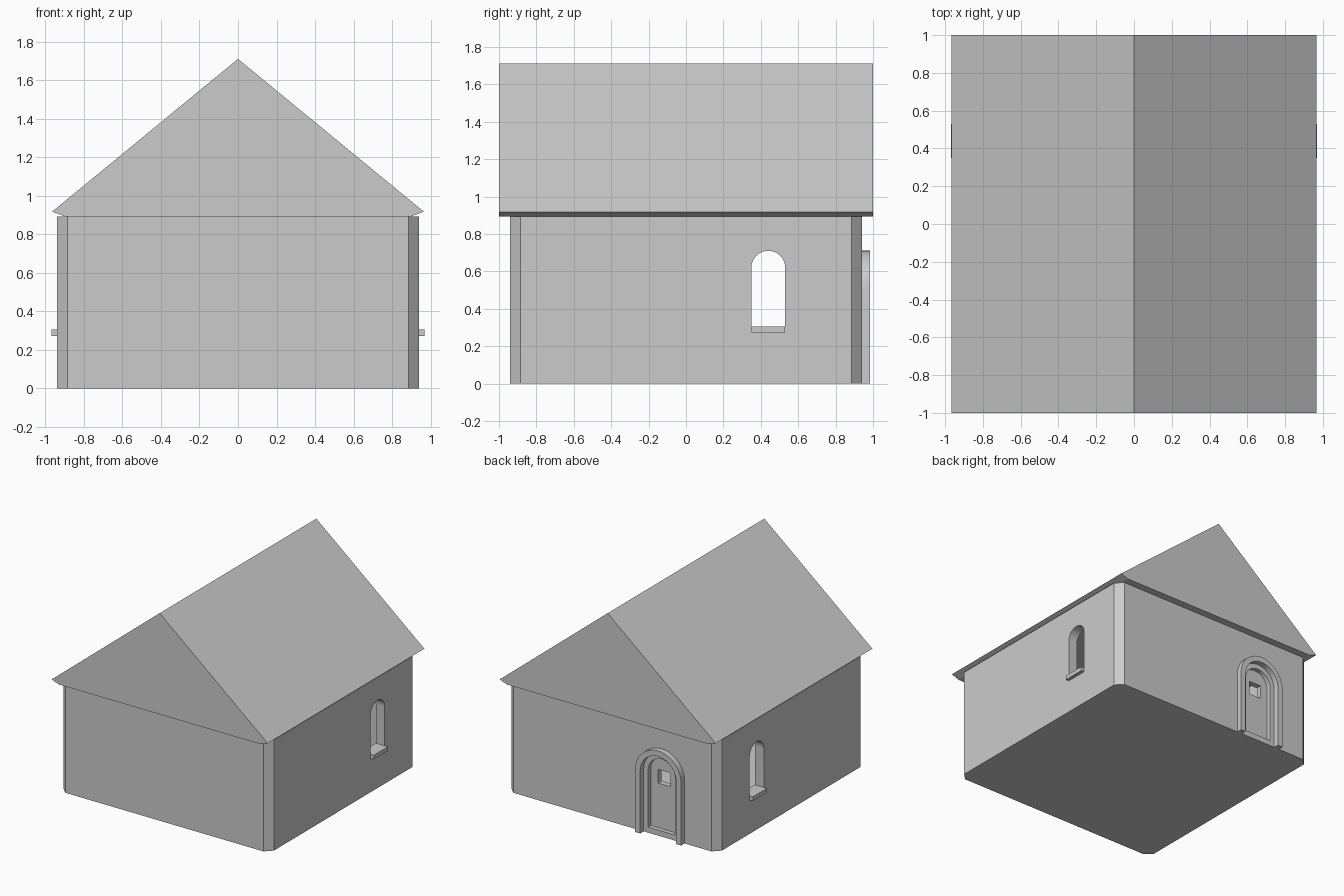
import bpy, bmesh, math

if "Cube" in bpy.data.objects:
    bpy.data.objects.remove(bpy.data.objects["Cube"], do_unlink=True)

stone = bpy.data.materials.new("plain grey")
stone.use_nodes = True
GREY = (0.6, 0.6, 0.6, 1)
stone.diffuse_color = GREY
stone.node_tree.nodes["Principled BSDF"].inputs["Base Color"].default_value = GREY

WALL, INNER, CHAMFER = 0.94, 0.86, 0.055
EAVE, FLOOR = 0.893, 0.045
DOOR_X, WINDOW_Y = -0.44, 0.44


def prism(name, points, axis, start, end):
    """Extrude a 2D outline along an axis from start to end."""
    place = {"x": lambda a, b: (start, a, b),
             "y": lambda a, b: (a, start, b),
             "z": lambda a, b: (a, b, start)}[axis]
    bm = bmesh.new()
    face = bm.faces.new([bm.verts.new(place(a, b)) for a, b in points])
    out = bmesh.ops.extrude_face_region(bm, geom=[face])
    verts = [g for g in out["geom"] if isinstance(g, bmesh.types.BMVert)]
    shift = [(end - start) if axis == k else 0 for k in "xyz"]
    bmesh.ops.translate(bm, verts=verts, vec=shift)
    bmesh.ops.recalc_face_normals(bm, faces=bm.faces[:])
    mesh = bpy.data.meshes.new(name)
    bm.to_mesh(mesh)
    bm.free()
    mesh.materials.append(stone)
    obj = bpy.data.objects.new(name, mesh)
    bpy.context.collection.objects.link(obj)
    return obj


def rect(a0, a1, b0, b1):
    return [(a0, b0), (a1, b0), (a1, b1), (a0, b1)]


def arch(centre, half, bottom, spring, steps=20):
    """Round-headed outline, from lower right over the top to lower left."""
    turn = [math.pi * i / steps for i in range(steps + 1)]
    head = [(centre + half * math.cos(t), spring + half * math.sin(t)) for t in turn]
    return [(centre + half, bottom)] + head + [(centre - half, bottom)]


def activate(obj):
    bpy.ops.object.select_all(action="DESELECT")
    obj.select_set(True)
    bpy.context.view_layer.objects.active = obj


def cut(target, cutter):
    mod = target.modifiers.new("cut", "BOOLEAN")
    mod.operation, mod.solver, mod.object = "DIFFERENCE", "EXACT", cutter
    cutter.hide_render = True
    activate(target)
    bpy.ops.object.modifier_apply(modifier=mod.name)
    bpy.data.objects.remove(cutter, do_unlink=True)


# Hollow walls with chamfered corners
c = WALL - CHAMFER
outline = [(c, -WALL), (WALL, -c), (WALL, c), (c, WALL),
           (-c, WALL), (-WALL, c), (-WALL, -c), (-c, -WALL)]
walls = prism("walls", outline, "z", 0, EAVE)
cut(walls, prism("room_cutter", rect(-INNER, INNER, -INNER, INNER), "z", FLOOR, 1))

# Arched side windows through both walls
cut(walls, prism("window_cutter", arch(WINDOW_Y, 0.09, 0.275, 0.62), "x", -1.2, 1.2))

# Recessed arched door with a square peephole
cut(walls, prism("door_cutter", arch(DOOR_X, 0.12, FLOOR, 0.505), "y", 0.905, 1.2))
cut(walls, prism("peephole_cutter",
                 rect(DOOR_X - 0.055, DOOR_X + 0.055, 0.405, 0.515), "y", 0.8, 1.2))

# Raised surround around the door
ring = arch(DOOR_X, 0.205, 0, 0.505) + arch(DOOR_X, 0.16, 0, 0.505)[::-1]
surround = prism("door_surround", ring, "y", WALL, 0.985)

# Window sills
for name, side in (("left_sill", 1), ("right_sill", -1)):
    prism(name, rect(WINDOW_Y - 0.09, WINDOW_Y + 0.09, 0.272, 0.306),
          "x", side * INNER, side * 0.968)

# Gable roof with undercut eaves
gable = [(-0.9, EAVE), (0.9, EAVE), (0.965, 0.917), (0, 1.71), (-0.965, 0.917)]
prism("roof", gable, "y", -1, 1)

# Smooth the arches, keep the corners sharp
for obj in (walls, surround):
    activate(obj)
    bpy.ops.object.shade_smooth_by_angle(angle=math.radians(25))
